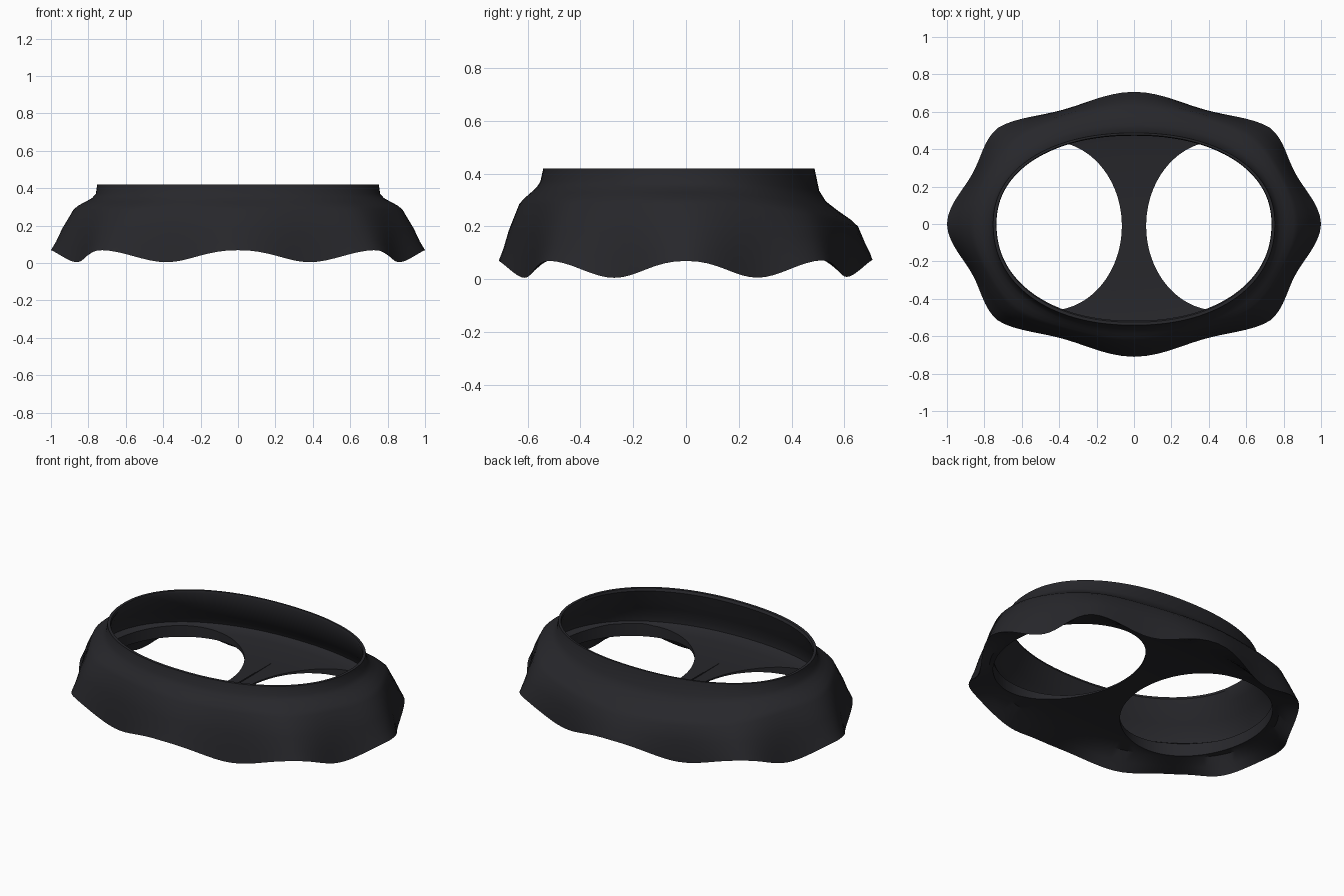
import bpy, bmesh
from math import sin, cos, pi, copysign

if "Cube" in bpy.data.objects:
    bpy.data.objects.remove(bpy.data.objects["Cube"])

N = 128
rubber = bpy.data.materials.new("dark_rubber")
rubber.diffuse_color = (0.020, 0.020, 0.024, 1)
rubber.use_nodes = True
rubber.node_tree.nodes["Principled BSDF"].inputs["Base Color"].default_value = rubber.diffuse_color


def finish(obj, angle=0.6):
    obj.data.materials.clear()
    obj.data.materials.append(rubber)
    for p in obj.data.polygons:
        p.use_smooth = True
    obj.data.set_sharp_from_angle(angle=angle)


def ring(hx, front, back, z_front, z_back, lobes=0.0, wave=0.0, power=0.92):
    """Slightly squared oval with eight lobes; the back can differ from the front."""
    pts = []
    for i in range(N):
        t = 2 * pi * i / N
        r = 1 - 2 * lobes * abs(sin(4 * t)) ** 1.6
        c = copysign(abs(cos(t)) ** power, cos(t))
        s = copysign(abs(sin(t)) ** power, sin(t))
        w = max(0, sin(t)) ** 2
        z = z_front * (1 - w) + z_back * w + wave * cos(8 * t)
        pts.append((hx * c * r, (back if s > 0 else front) * s * r, z))
    return pts


def floor_ring(k, z, drop):
    """Oval of the shallow domed floor, k = size from 0 to 1."""
    y = .58 * k
    zz = z + drop * k ** 4
    return ring(.87 * k, y, y, zz, zz)


def loft(name, rings, z_start, z_end):
    """Skin a run of rings and close both ends onto a centre point."""
    bm = bmesh.new()
    vs = [[bm.verts.new(p) for p in r] for r in rings]
    for a, b in zip(vs, vs[1:]):
        for i in range(N):
            j = (i + 1) % N
            bm.faces.new((a[i], a[j], b[j], b[i]))
    for r, z in ((vs[0], z_start), (vs[-1], z_end)):
        c = bm.verts.new((0, 0, z))
        for i in range(N):
            bm.faces.new((r[i], r[(i + 1) % N], c))
    bmesh.ops.recalc_face_normals(bm, faces=bm.faces)
    me = bpy.data.meshes.new(name)
    bm.to_mesh(me)
    bm.free()
    obj = bpy.data.objects.new(name, me)
    bpy.context.collection.objects.link(obj)
    return obj


# Skirt body: underside, wavy hem, shoulder, neck, lip, inner cup and its floor
underside = [floor_ring(k / 8, .132, -.034) for k in range(2, 9)]
outside = [
    ring(.94, .65, .65, .066, .066, .02, .016),
    ring(1.0, .71, .707, .037, .041, .036, .032),
    ring(.972, .692, .697, .10, .085, .03, .016),
    ring(.94, .672, .68, .18, .13, .024, .004),
    ring(.88, .632, .652, .285, .20, .014),
    ring(.855, .612, .625, .307, .225, .01),
    ring(.815, .588, .575, .328, .26, .005),
    ring(.78, .566, .53, .348, .295),
    ring(.76, .552, .505, .37, .335),
    ring(.753, .541, .487, .42, .42),
]
cup = [
    ring(.737, .525, .477, .42, .42),
    ring(.735, .517, .472, .405, .405),
    ring(.765, .535, .49, .345, .32),
    ring(.81, .555, .52, .28, .25),
    ring(.85, .58, .56, .22, .205),
    ring(.862, .58, .57, .185, .18),
]
inner_floor = [floor_ring(k / 8, .140, .035) for k in (7.7, 7, 6, 5, 4, 2)]
body = loft("skirt_body", underside + outside + cup + inner_floor, .132, .140)

# Two oval openings cut through the floor, leaving the bridge
for side in (-1, 1):
    bpy.ops.mesh.primitive_cylinder_add(vertices=96, radius=1, depth=.24,
                                        location=(side * .447, -.01, .056))
    cutter = bpy.context.object
    cutter.name = "opening_cutter"
    cutter.scale = (.382, .452, 1)
    bpy.context.view_layer.update()
    mod = body.modifiers.new("opening", "BOOLEAN")
    mod.operation = "DIFFERENCE"
    mod.solver = "EXACT"
    mod.object = cutter
    bpy.context.view_layer.objects.active = body
    bpy.ops.object.modifier_apply(modifier=mod.name)
    bpy.data.objects.remove(cutter)
finish(body)

# Fine ridge running along the bridge
bpy.ops.mesh.primitive_cube_add(size=1, location=(0, 0.01, 0.141))
ridge = bpy.context.object
ridge.name = "bridge_ridge"
ridge.scale = (0.006, 0.67, 0.006)
finish(ridge)
